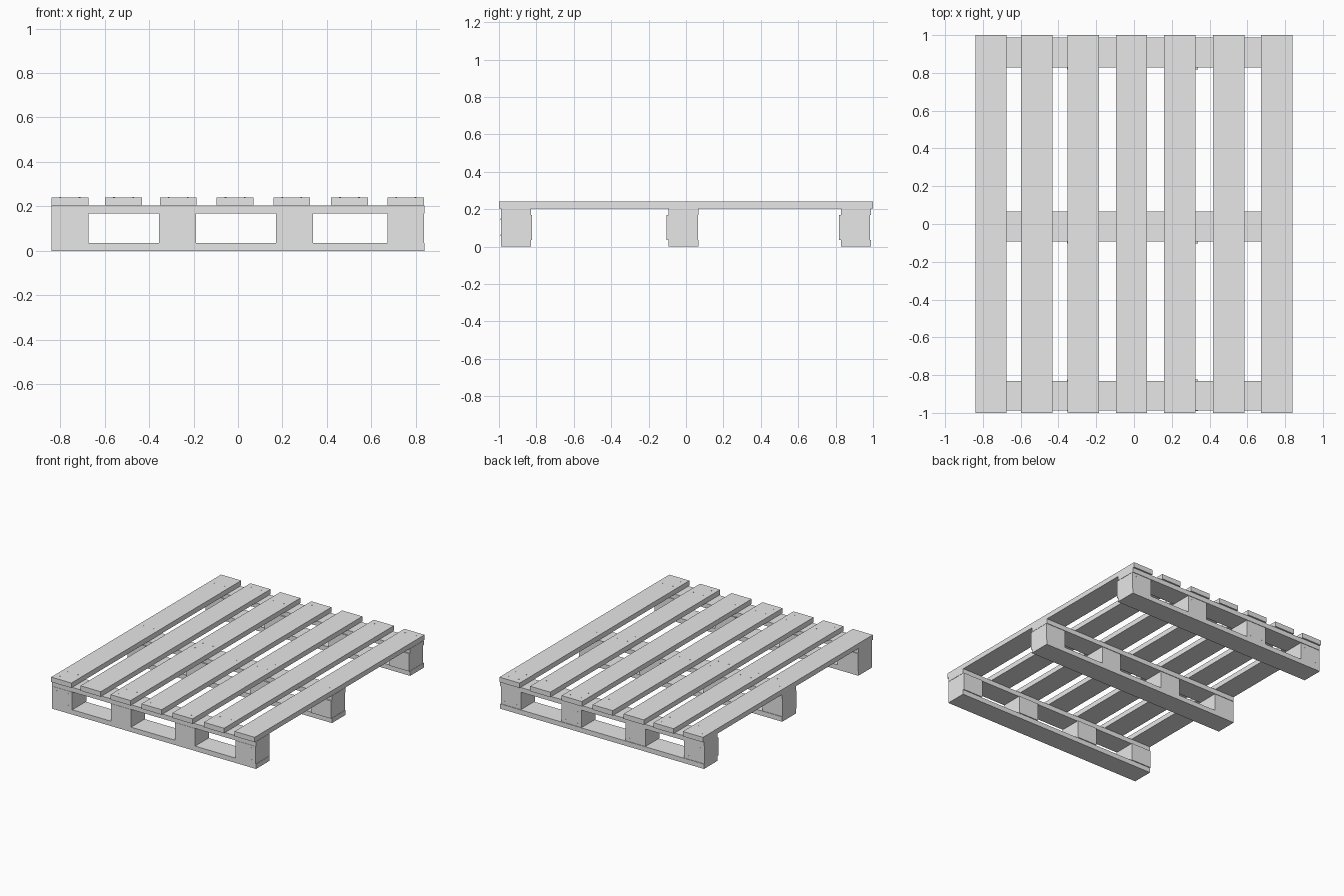
import bpy
import bmesh
from mathutils import Matrix

cube = bpy.data.objects.get("Cube")
if cube:
    bpy.data.objects.remove(cube, do_unlink=True)

GREY = (0.8, 0.8, 0.8, 1.0)
wood = bpy.data.materials.new("plain grey wood")
wood.use_nodes = True
wood.diffuse_color = GREY
wood.node_tree.nodes["Principled BSDF"].inputs["Base Color"].default_value = GREY


def finish(name, bm):
    mesh = bpy.data.meshes.new(name)
    bm.to_mesh(mesh)
    bm.free()
    mesh.materials.append(wood)
    obj = bpy.data.objects.new(name, mesh)
    bpy.context.scene.collection.objects.link(obj)
    return obj


def box(name, x, y, z):
    """Box from (min, max) pairs on each axis."""
    bm = bmesh.new()
    centre = [(a + b) / 2 for a, b in (x, y, z)]
    size = [b - a for a, b in (x, y, z)]
    matrix = Matrix.Translation(centre) @ Matrix.Diagonal((*size, 1))
    bmesh.ops.create_cube(bm, size=1, matrix=matrix)
    return finish(name, bm)


def add_nail(bm, point, axis):
    """Small flat nail head facing along the given axis."""
    turn = Matrix.Rotation(1.5708, 4, "X") if axis == "Y" else Matrix.Identity(4)
    bmesh.ops.create_cone(bm, cap_ends=True, segments=8, radius1=0.004, radius2=0.004,
                          depth=0.002, matrix=Matrix.Translation(point) @ turn)


HALF = 0.84
BOARD = 0.166
DECK_Z = (0.203, 0.24)
slat_starts = (-0.84, -0.598, -0.352, -0.096, 0.159, 0.419, 0.672)
block_starts = (-0.84, -0.355, 0.172, 0.672)

# Runner rows: name, board span in y, block span in y
rows = (
    ("front", (-0.988, -0.83), (-0.99, -0.823)),
    ("middle", (-0.093, 0.067), (-0.103, 0.063)),
    ("back", (0.828, 0.988), (0.818, 0.984)),
)

# Deck slats running front to back
for i, x in enumerate(slat_starts):
    box(f"deck_slat_{i + 1}", (x, x + BOARD), (-1, 1), DECK_Z)

# Runners: bottom board, spacer blocks, upper board
for name, span, block_span in rows:
    box(f"{name}_bottom_board", (-HALF, HALF), span, (0, 0.036))
    box(f"{name}_upper_board", (-HALF, HALF), span, (0.168, 0.203))
    for i, x in enumerate(block_starts):
        box(f"{name}_block_{i + 1}", (x, x + BOARD), block_span, (0.036, 0.168))

# Nail heads where the slats cross the runners
bm = bmesh.new()
for x in slat_starts:
    for name, span, block_span in rows:
        for dx in (0.04, BOARD - 0.04):
            for dy in (0.045, -0.045):
                add_nail(bm, (x + dx, sum(span) / 2 + dy, DECK_Z[1]), "Z")
finish("deck_nails", bm)

# Nail heads on the outer faces of the corner and inner blocks
bm = bmesh.new()
for x in block_starts:
    for y in (rows[0][2][0], rows[2][2][1]):
        for dx in (0.035, BOARD - 0.035):
            for z in (0.06, 0.145):
                add_nail(bm, (x + dx, y, z), "Y")
finish("block_nails", bm)
